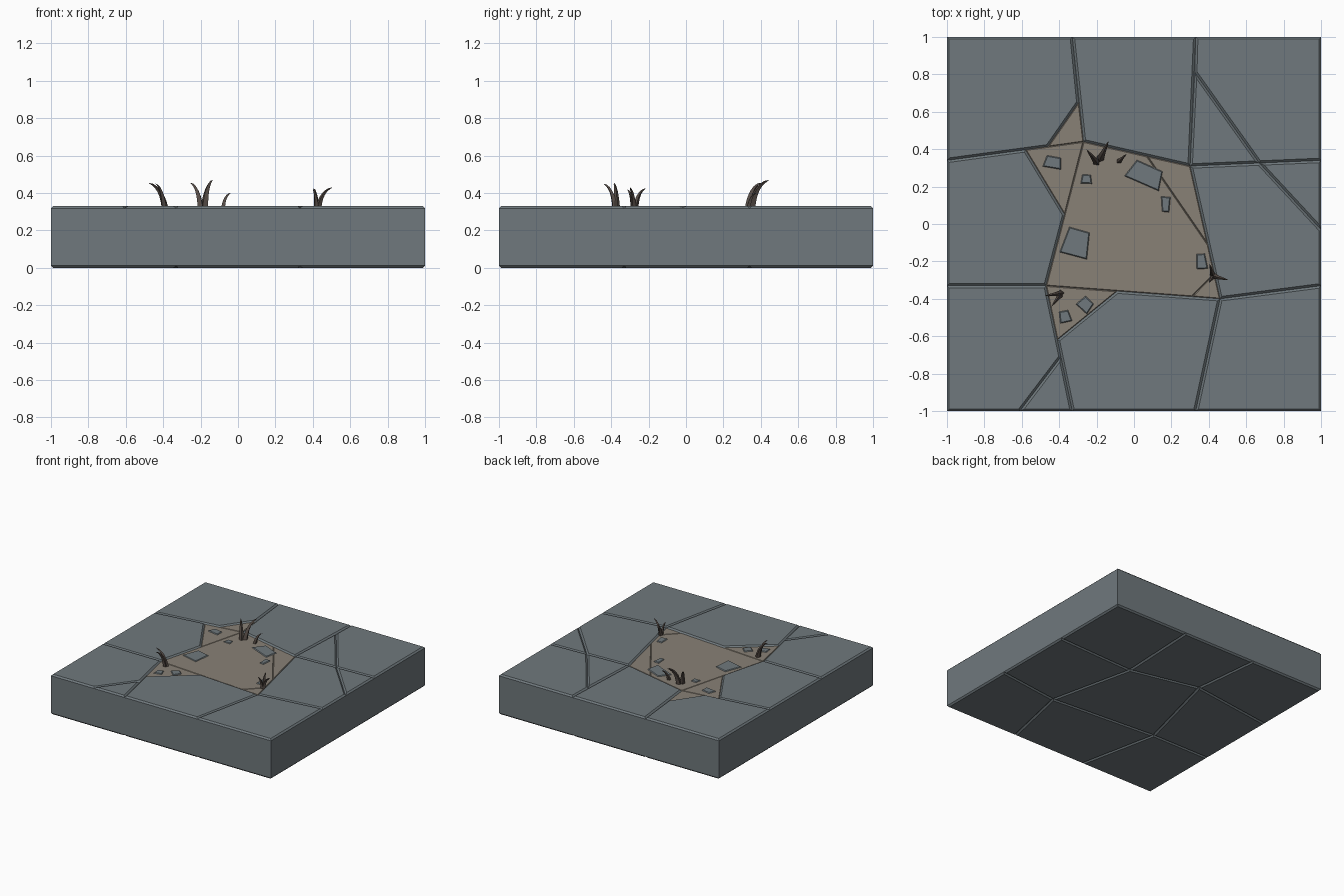
import bpy
import bmesh
import math
from mathutils import Vector, Matrix

default_cube = bpy.data.objects.get("Cube")
if default_cube:
    bpy.data.objects.remove(default_cube, do_unlink=True)


def make_material(name, color):
    material = bpy.data.materials.new(name)
    material.use_nodes = True
    material.diffuse_color = (*color, 1)
    material.node_tree.nodes["Principled BSDF"].inputs["Base Color"].default_value = (*color, 1)
    return material


STONE = make_material("grey stone", (0.16, 0.19, 0.205))
DIRT = make_material("brown dirt", (0.25, 0.22, 0.18))
ROOT = make_material("dark root", (0.09, 0.07, 0.06))

HEIGHT = 0.33
CHAMFER = 0.012
FLOOR = HEIGHT - CHAMFER
DIRT_RISE = 0.004


def finish(name, bm, material):
    mesh = bpy.data.meshes.new(name)
    bm.to_mesh(mesh)
    bm.free()
    mesh.materials.append(material)
    obj = bpy.data.objects.new(name, mesh)
    bpy.context.scene.collection.objects.link(obj)
    return obj


def plate(name, outline, base, rise, inset, material, up=True):
    """Flat plate with sloping rim, raised away from the base height."""
    bm = bmesh.new()
    face = bm.faces.new([bm.verts.new((p[0], p[1], base)) for p in outline])
    face.normal_update()
    if (face.normal.z > 0) != up:
        face.normal_flip()
    bmesh.ops.inset_individual(bm, faces=[face], thickness=inset, depth=rise, use_even_offset=True)
    return finish(name, bm, material)


# Core block between the top and bottom paving
bm = bmesh.new()
bmesh.ops.create_cube(bm, size=1, matrix=Matrix.Translation((0, 0, HEIGHT / 2))
                      @ Matrix.Diagonal((2, 2, HEIGHT - 2 * CHAMFER, 1)))
finish("core_block", bm, STONE)

# Shared joint points: corners, edge points, inner nodes
back_left, back_right = (-1, 1), (1, 1)
front_left, front_right = (-1, -1), (1, -1)
back_a, back_b = (-0.33, 1), (0.33, 1)
right_a, right_b = (1, 0.34), (1, -0.33)
front_a, front_b = (-0.33, -1), (0.33, -1)
left_a, left_b = (-1, 0.34), (-1, -0.33)
node_a, node_b, node_c, node_d = (-0.27, 0.44), (0.3, 0.31), (0.46, -0.4), (-0.47, -0.33)

# Bottom paving: nine whole stones
bottom = [
    (back_left, back_a, node_a, left_a), (back_a, back_b, node_b, node_a),
    (back_b, back_right, right_a, node_b), (left_a, node_a, node_d, left_b),
    (node_a, node_b, node_c, node_d), (node_b, right_a, right_b, node_c),
    (left_b, node_d, front_a, front_left), (node_d, node_c, front_b, front_a),
    (node_c, right_b, front_right, front_b),
]
for i, outline in enumerate(bottom):
    plate(f"bottom_stone_{i + 1}", outline, CHAMFER, CHAMFER, CHAMFER, STONE, up=False)

# Break points along the joints of the top paving
chip_back, chip_side = (-0.295, 0.65), (-0.46, 0.413)
west_top, west_low = (-0.58, 0.397), (-0.37, 0.05)
south_top, south_low = (-0.09, -0.359), (-0.41, -0.62)
crack_sw, crack_sw_end = (-0.61, -1), (-0.39, -0.71)
crack_ne, crack_mid, crack_e = (0.325, 0.81), (0.67, 0.326), (1, -0.03)

# Top paving: cracked stones around the hollow
top = {
    "back_left_stone": (back_left, back_a, chip_back, chip_side, left_a),
    "back_stone": (back_a, back_b, node_b, node_a),
    "back_right_stone": (back_b, back_right, right_a, crack_mid, crack_ne),
    "back_right_shard": (crack_ne, crack_mid, node_b),
    "left_stone": (left_a, west_top, west_low, node_d, left_b),
    "right_stone": (node_b, crack_mid, crack_e, right_b, node_c),
    "right_shard": (crack_mid, right_a, crack_e),
    "front_left_stone": (left_b, node_d, crack_sw_end, crack_sw, front_left),
    "front_left_shard": (crack_sw_end, front_a, crack_sw),
    "front_stone": (south_low, south_top, node_c, front_b, front_a),
    "front_right_stone": (node_c, right_b, front_right, front_b),
}
for name, outline in top.items():
    plate(name, outline, FLOOR, CHAMFER, CHAMFER, STONE)

# Exposed dirt, split by fine cracks
split_a, split_b = (0.07, 0.362), (0.395, -0.11)
split_c, split_d = (0.31, -0.388), (0.43, -0.266)
dirt = [
    (node_a, split_a, split_b, split_d, split_c, node_d),
    (split_a, node_b, split_b), (split_d, node_c, split_c),
    (chip_back, node_a, chip_side), (west_top, node_a, west_low),
    (node_d, south_top, south_low),
]
for i, outline in enumerate(dirt):
    plate(f"dirt_patch_{i + 1}", outline, FLOOR, DIRT_RISE, DIRT_RISE, DIRT)

# Loose stone chips: x, y, width, depth, turn in degrees
chips = [
    (-0.435, 0.33, 0.1, 0.065, -8), (-0.255, 0.24, 0.06, 0.05, 0),
    (0.06, 0.265, 0.2, 0.11, -22), (0.17, 0.105, 0.05, 0.085, 180),
    (-0.31, -0.1, 0.15, 0.15, -12), (0.36, -0.2, 0.06, 0.085, 8),
    (-0.26, -0.43, 0.08, 0.07, -40), (-0.37, -0.495, 0.065, 0.065, 15),
]
for i, (x, y, width, depth, turn) in enumerate(chips):
    spin = Matrix.Rotation(math.radians(turn), 2)
    corners = [(-0.5, -0.45), (0.5, -0.5), (0.4, 0.45), (-0.35, 0.5)]
    outline = [spin @ Vector((u * width, v * depth)) + Vector((x, y)) for u, v in corners]
    plate(f"stone_chip_{i + 1}", outline, FLOOR + DIRT_RISE, 0.006, 0.005, STONE)


def root(name, foot, tip, radius):
    """Tapered four-sided shoot that rises, then bends over to its tip."""
    start, end = Vector((*foot, FLOOR)), Vector(tip)
    bend = start.lerp(end, 0.2)
    bend.z = start.z + (end.z - start.z) * 0.85
    bm = bmesh.new()
    steps, rings = 6, []
    for i in range(steps):
        t = i / steps
        center = start.lerp(bend, t).lerp(bend.lerp(end, t), t)
        tangent = bend.lerp(end, t) - start.lerp(bend, t)
        turn = tangent.to_track_quat("Z", "Y")
        size = radius * (1 - 0.85 * t)
        rings.append([bm.verts.new(center + turn @ Vector((size * math.cos(a), size * math.sin(a), 0)))
                      for a in (k * math.pi / 2 for k in range(4))])
    for low, high in zip(rings, rings[1:]):
        for k in range(4):
            bm.faces.new((low[k], low[k - 3], high[k - 3], high[k]))
    point = bm.verts.new(end)
    for k in range(4):
        bm.faces.new((rings[-1][k], rings[-1][k - 3], point))
    bm.faces.new(rings[0][::-1])
    finish(name, bm, ROOT)


# Dry roots sprouting from the joints
roots = [
    ((-0.39, -0.37), (-0.48, -0.385, 0.455), 0.018), ((-0.395, -0.38), (-0.44, -0.44, 0.45), 0.017),
    ((-0.2, 0.33), (-0.255, 0.4, 0.455), 0.02), ((-0.18, 0.35), (-0.135, 0.445, 0.47), 0.022),
    ((-0.08, 0.335), (-0.04, 0.375, 0.4), 0.015), ((0.42, -0.27), (0.405, -0.215, 0.425), 0.016),
    ((0.43, -0.28), (0.505, -0.3, 0.43), 0.016), ((0.42, -0.285), (0.4, -0.315, 0.42), 0.014),
]
for i, (foot, tip, radius) in enumerate(roots):
    root(f"root_{i + 1}", foot, tip, radius)
